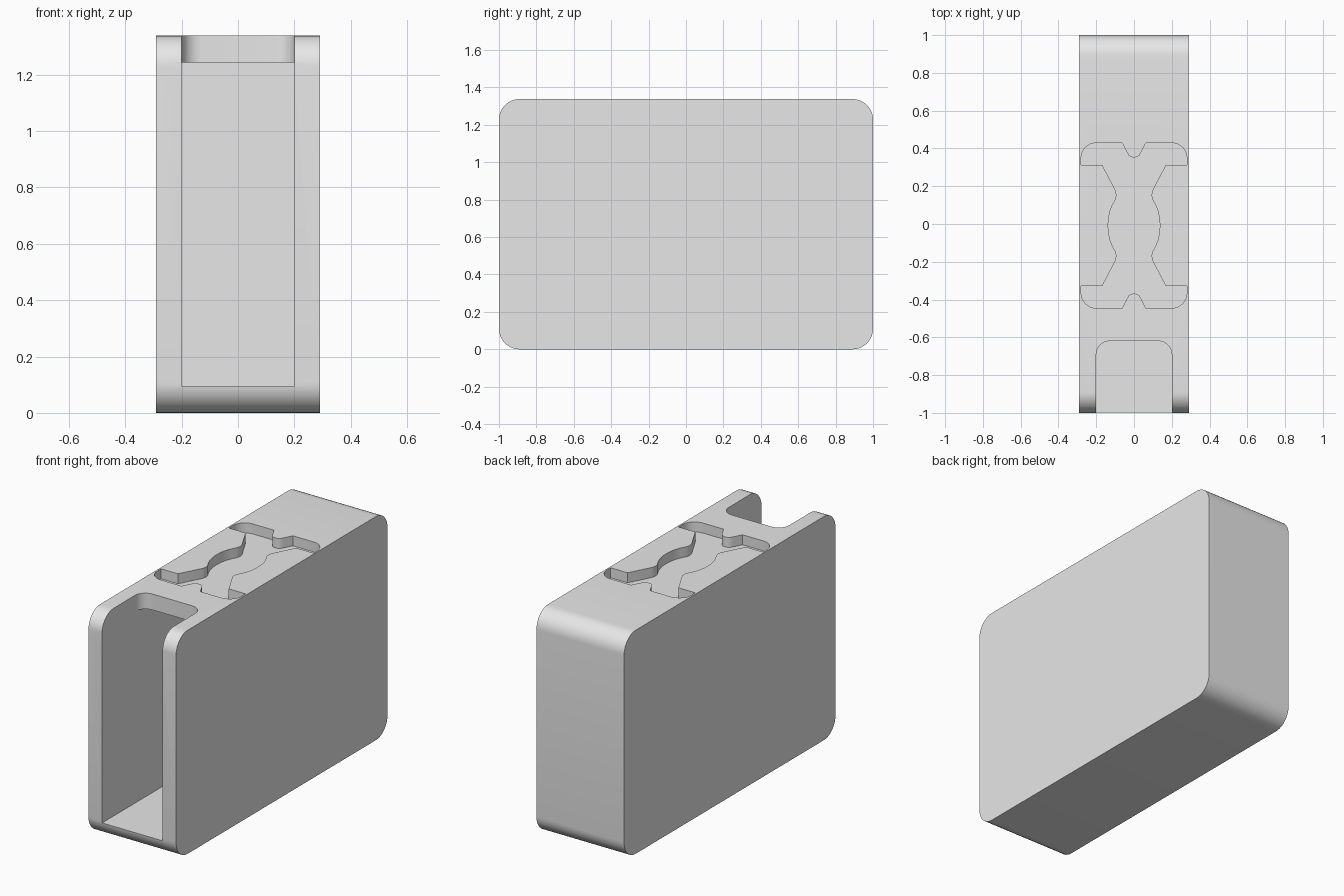
import bpy, bmesh, math
from mathutils import Vector

if "Cube" in bpy.data.objects:
    bpy.data.objects.remove(bpy.data.objects["Cube"], do_unlink=True)

HALF_W, HALF_L, HEIGHT = 0.29, 1.0, 1.338
SLOT_W, WALL = 0.2, 0.095

grey = bpy.data.materials.new("plain grey")
grey.use_nodes = True
grey.diffuse_color = (0.8, 0.8, 0.8, 1)
grey.node_tree.nodes["Principled BSDF"].inputs["Base Color"].default_value = (0.8, 0.8, 0.8, 1)


def arc(cx, cy, r, start, end, steps=10):
    """Points on a circular arc, angles in degrees."""
    angles = [math.radians(start + (end - start) * i / steps) for i in range(steps + 1)]
    return [(cx + r * math.cos(a), cy + r * math.sin(a)) for a in angles]


def prism(name, outline, place, direction):
    """Extrude a closed 2D outline along a direction."""
    bm = bmesh.new()
    face = bm.faces.new([bm.verts.new(place(u, v)) for u, v in outline])
    top = bmesh.ops.extrude_face_region(bm, geom=[face])["geom"]
    verts = [g for g in top if isinstance(g, bmesh.types.BMVert)]
    bmesh.ops.translate(bm, verts=verts, vec=Vector(direction))
    bmesh.ops.recalc_face_normals(bm, faces=bm.faces)
    mesh = bpy.data.meshes.new(name)
    bm.to_mesh(mesh)
    bm.free()
    mesh.materials.append(grey)
    obj = bpy.data.objects.new(name, mesh)
    bpy.context.collection.objects.link(obj)
    return obj


# Case body: rounded side profile
R = 0.11
a, b = HALF_L - R, HEIGHT - R
profile = arc(a, b, R, 0, 90) + arc(-a, b, R, 90, 180) + arc(-a, R, R, 180, 270) + arc(a, R, R, 270, 360)
case = prism("case_body", profile, lambda u, v: (-HALF_W, u, v), (2 * HALF_W, 0, 0))

# Inner slot, open at the front
roof = HEIGHT - WALL
slot = prism("slot_cutter",
             [(-SLOT_W, WALL), (SLOT_W, WALL), (SLOT_W, roof), (-SLOT_W, roof)],
             lambda u, v: (u, -1.2, v), (0, 2.1, 0))

# Thumb notch through the roof
r, back = 0.07, -0.62
notch_outline = ([(-SLOT_W, -1.2), (SLOT_W, -1.2)]
                 + arc(SLOT_W - r, back - r, r, 0, 90)
                 + arc(r - SLOT_W, back - r, r, 90, 180))
notch = prism("notch_cutter", notch_outline, lambda u, v: (u, v, roof - 0.1), (0, 0, 0.4))

# Waisted decorative recess in the top: one quarter, mirrored twice
quarter = ([(0, 0.36), (0.016, 0.363), (0.028, 0.372), (0.036, 0.385), (0.063, 0.437)]
           + arc(0.2, 0.357, 0.08, 90, 0, 8)
           + [(0.28, 0.32), (0.168, 0.32), (0.101, 0.192), (0.095, 0.176), (0.093, 0.158),
              (0.098, 0.138), (0.114, 0.108), (0.127, 0.075), (0.135, 0.038), (0.137, 0)])
right = quarter + [(x, -y) for x, y in reversed(quarter[:-1])]
outline = right + [(-x, y) for x, y in reversed(right[1:-1])]
recess = prism("recess_cutter", outline, lambda u, v: (u, v - 0.008, HEIGHT - 0.06), (0, 0, 0.2))

# Cut the openings
bpy.context.view_layer.objects.active = case
for cutter in (slot, notch, recess):
    cutter.hide_render = True
    mod = case.modifiers.new("cut", "BOOLEAN")
    mod.operation = "DIFFERENCE"
    mod.solver = "EXACT"
    mod.object = cutter
    bpy.ops.object.modifier_apply(modifier=mod.name)
    bpy.data.objects.remove(cutter, do_unlink=True)

# Smooth the rounded corners, keep edges sharp
bpy.ops.object.select_all(action="DESELECT")
case.select_set(True)
bpy.ops.object.shade_smooth_by_angle(angle=math.radians(30))
